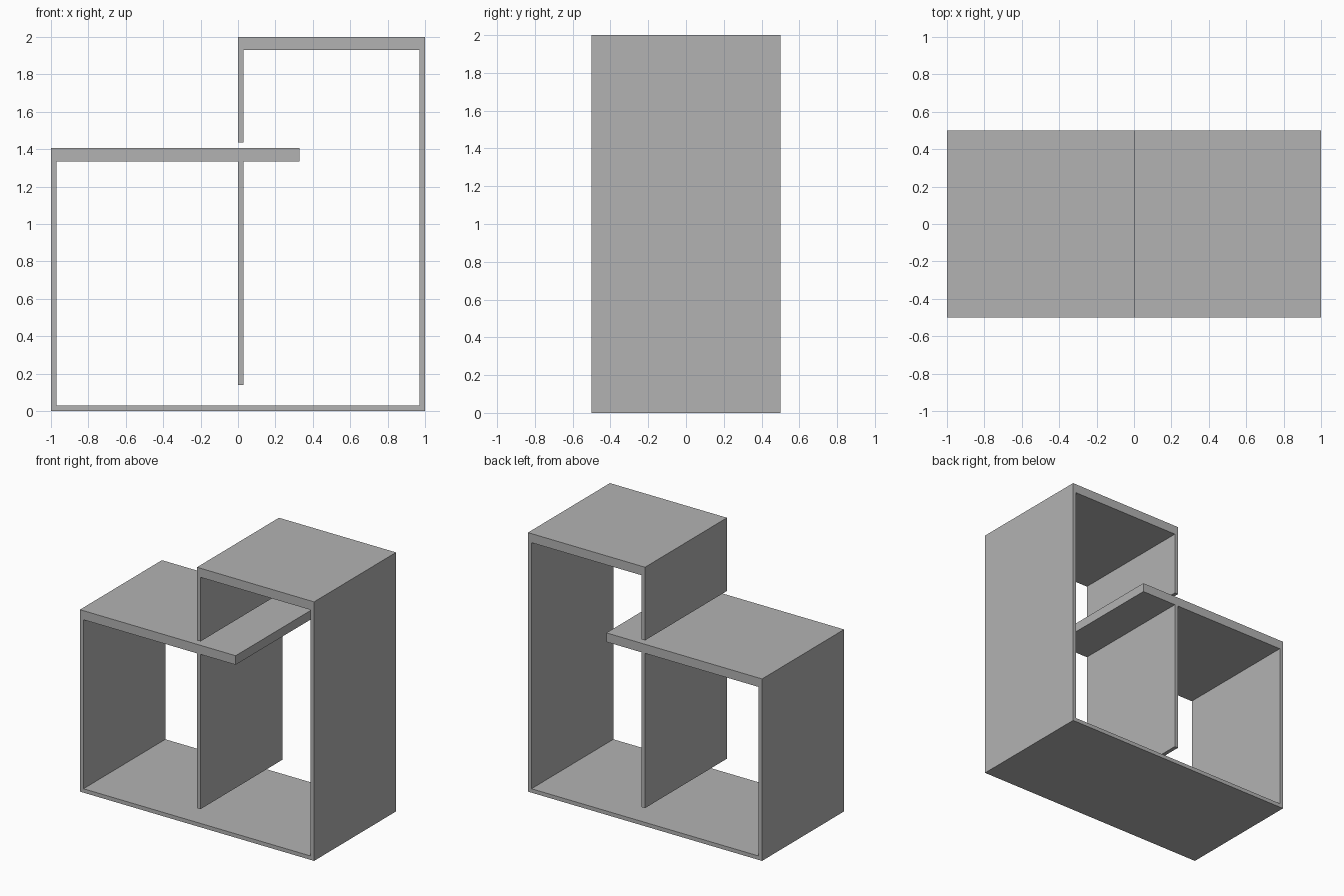
import bpy
import bmesh

default_cube = bpy.data.objects.get("Cube")
if default_cube:
    bpy.data.objects.remove(default_cube, do_unlink=True)

# Single plain grey finish
GREY = (0.45, 0.45, 0.45, 1.0)
grey = bpy.data.materials.new("plain_grey")
grey.use_nodes = True
grey.diffuse_color = GREY
grey.node_tree.nodes["Principled BSDF"].inputs["Base Color"].default_value = GREY

HALF_DEPTH = 0.5
BOARD = 0.03            # thickness of the upright boards and the base
SHELF_LOW, SHELF_TOP = 1.335, 1.405
ROOF_LOW, ROOF_TOP = 1.93, 2.0


def panel(name, x0, x1, z0, z1):
    """Full-depth board between the given x and z limits."""
    bm = bmesh.new()
    bmesh.ops.create_cube(bm, size=1)
    for v in bm.verts:
        v.co = (x1 if v.co.x > 0 else x0,
                HALF_DEPTH if v.co.y > 0 else -HALF_DEPTH,
                z1 if v.co.z > 0 else z0)
    mesh = bpy.data.meshes.new(name)
    bm.to_mesh(mesh)
    bm.free()
    mesh.materials.append(grey)
    obj = bpy.data.objects.new(name, mesh)
    bpy.context.collection.objects.link(obj)
    return obj


# Base and outer uprights
panel("base_board", -1, 1, 0, BOARD)
panel("right_side_board", -1, -1 + BOARD, BOARD, SHELF_LOW)
panel("left_side_board", 1 - BOARD, 1, BOARD, ROOF_LOW)

# Horizontal boards
panel("overhanging_shelf", -1, 0.33, SHELF_LOW, SHELF_TOP)
panel("top_board", 0, 1, ROOF_LOW, ROOF_TOP)

# Hanging dividers, each with a gap beneath
panel("lower_divider", 0, BOARD, 0.14, SHELF_LOW)
panel("upper_divider", 0, BOARD, 1.435, ROOF_LOW)
